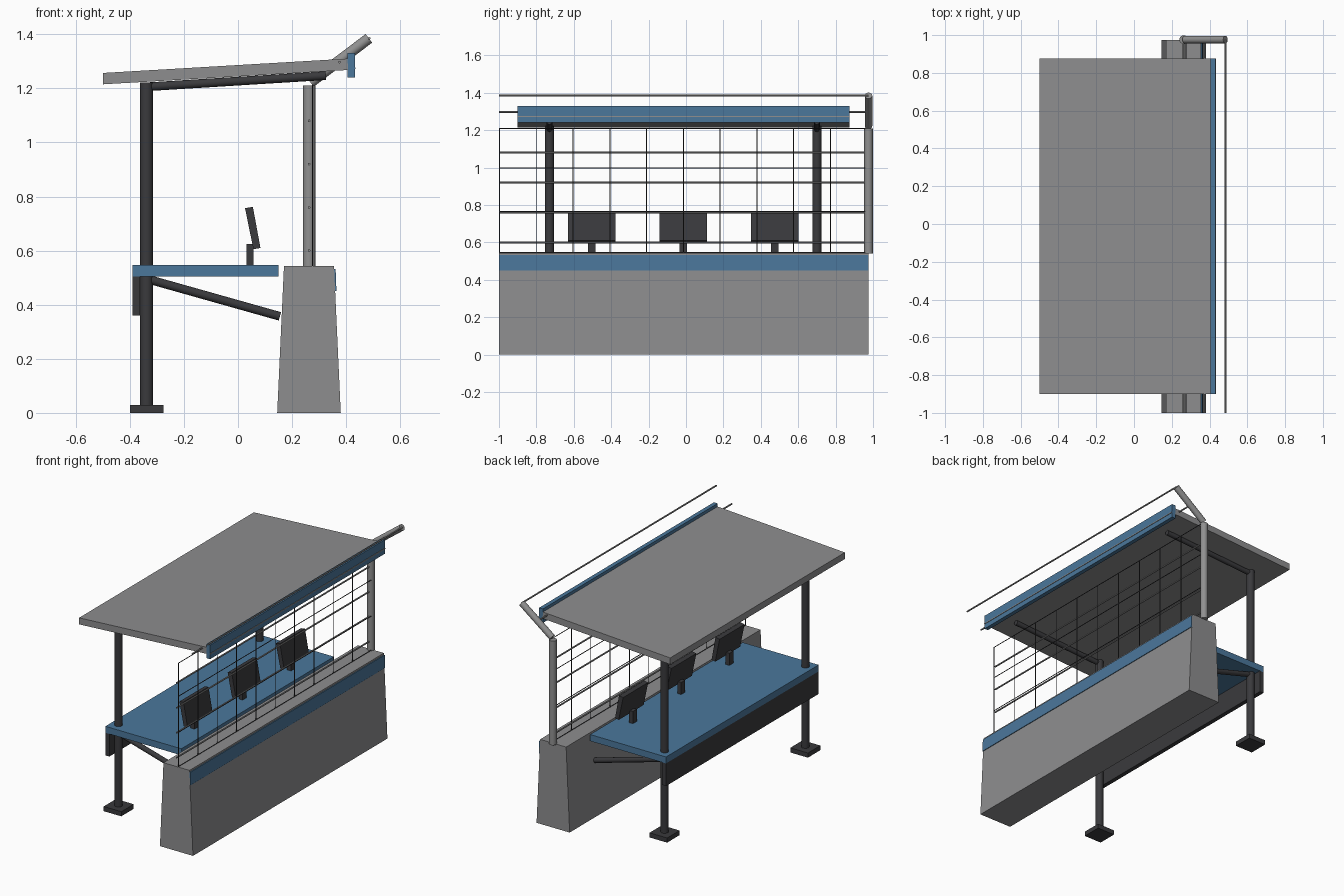
import bpy
import math
from mathutils import Vector

cube = bpy.data.objects.get("Cube")
if cube:
    bpy.data.objects.remove(cube, do_unlink=True)


def material(name, color):
    m = bpy.data.materials.new(name)
    m.use_nodes = True
    m.diffuse_color = (*color, 1)
    m.node_tree.nodes["Principled BSDF"].inputs["Base Color"].default_value = (*color, 1)
    return m


concrete = material("concrete grey", (0.27, 0.27, 0.275))
steel = material("steel grey", (0.28, 0.28, 0.28))
dark = material("charcoal", (0.042, 0.042, 0.046))
blue = material("steel blue", (0.07, 0.185, 0.33))


def extrude(name, profile, y0, y1, mat):
    """Prism with an x-z profile, running along y."""
    n = len(profile)
    verts = [(x, y, z) for y in (y0, y1) for x, z in profile]
    faces = [tuple(range(n)), tuple(range(2 * n - 1, n - 1, -1))]
    faces += [(i, i + n, (i + 1) % n + n, (i + 1) % n) for i in range(n)]
    mesh = bpy.data.meshes.new(name)
    mesh.from_pydata(verts, [], faces)
    mesh.materials.append(mat)
    obj = bpy.data.objects.new(name, mesh)
    bpy.context.collection.objects.link(obj)
    return obj


def box(name, x0, x1, y0, y1, z0, z1, mat):
    return extrude(name, [(x0, z0), (x1, z0), (x1, z1), (x0, z1)], y0, y1, mat)


def tube(name, start, end, radius, mat, sides=16):
    a, b = Vector(start), Vector(end)
    bpy.ops.mesh.primitive_cylinder_add(
        vertices=sides, radius=radius, depth=(b - a).length, location=(a + b) / 2,
        rotation=(b - a).to_track_quat("Z", "Y").to_euler())
    obj = bpy.context.object
    obj.name = name
    obj.data.materials.append(mat)
    bpy.ops.object.shade_smooth_by_angle(angle=math.radians(40))
    return obj


# Tapered wall with a painted band on its outer face
extrude("wall", [(0.145, 0), (0.38, 0), (0.355, 0.543), (0.17, 0.543)], -1, 0.975, concrete)
extrude("wall_band", [(0.357, 0.45), (0.364, 0.45), (0.361, 0.532), (0.353, 0.532)],
        -1, 0.975, blue)

# Desk and its rear panel
box("desk", -0.39, 0.15, -0.79, 0.76, 0.505, 0.547, blue)
box("desk_panel", -0.39, -0.362, -0.79, 0.76, 0.36, 0.505, dark)

# Support posts with feet, braces and roof beams
for side, y in (("front", -0.73), ("back", 0.70)):
    box(side + "_foot", -0.4, -0.275, y - 0.063, y + 0.063, 0, 0.03, dark)
    tube(side + "_post", (-0.338, y, 0.02), (-0.338, y, 1.222), 0.024, dark)
    tube(side + "_brace", (-0.335, y, 0.495), (0.155, y, 0.357), 0.016, dark)
    tube(side + "_roof_beam", (-0.335, y, 1.206), (0.325, y, 1.247), 0.016, dark)

# Sloping roof with fascia and trim
extrude("roof", [(-0.5, 1.215), (0.407, 1.268), (0.405, 1.31), (-0.5, 1.257)],
        -0.9, 0.875, concrete)
box("fascia", 0.405, 0.432, -0.9, 0.875, 1.24, 1.33, blue)
box("fascia_trim", 0.432, 0.435, -0.9, 0.875, 1.271, 1.277, steel)

# Monitors on short stands
for i, y in enumerate((-0.505, -0.015, 0.475)):
    box(f"monitor_stand_{i + 1}", 0.031, 0.058, y - 0.02, y + 0.02, 0.545, 0.625, dark)
    extrude(f"monitor_{i + 1}", [(0.057, 0.605), (0.083, 0.61), (0.055, 0.762), (0.026, 0.757)],
            y - 0.127, y + 0.127, dark)

# Fence post with its outward bent top
fence_x, post_y = 0.263, 0.976
tube("fence_post", (fence_x, post_y, 0.54), (fence_x, post_y, 1.21), 0.023, steel)
tube("fence_post_arm", (0.268, post_y, 1.222), (0.484, post_y, 1.385), 0.02, steel)

# Rails along the fence
rails = [(fence_x, z) for z in (0.6, 0.76, 0.92, 1.08)] + [(0.375, 1.297), (0.485, 1.385)]
for i, (x, z) in enumerate(rails):
    tube(f"fence_rail_{i + 1}", (x, -1, z), (x, post_y, z), 0.005, steel, 8)

# Wire mesh
for i, z in enumerate((0.546, 0.765, 0.997, 1.21)):
    tube(f"mesh_wire_{i + 1}", (0.275, -1, z), (0.275, post_y, z), 0.0025, dark, 6)
for i in range(10):
    y = -0.997 + 0.1965 * i
    tube(f"mesh_upright_{i + 1}", (0.275, y, 0.54), (0.275, y, 1.21), 0.0025, dark, 6)
